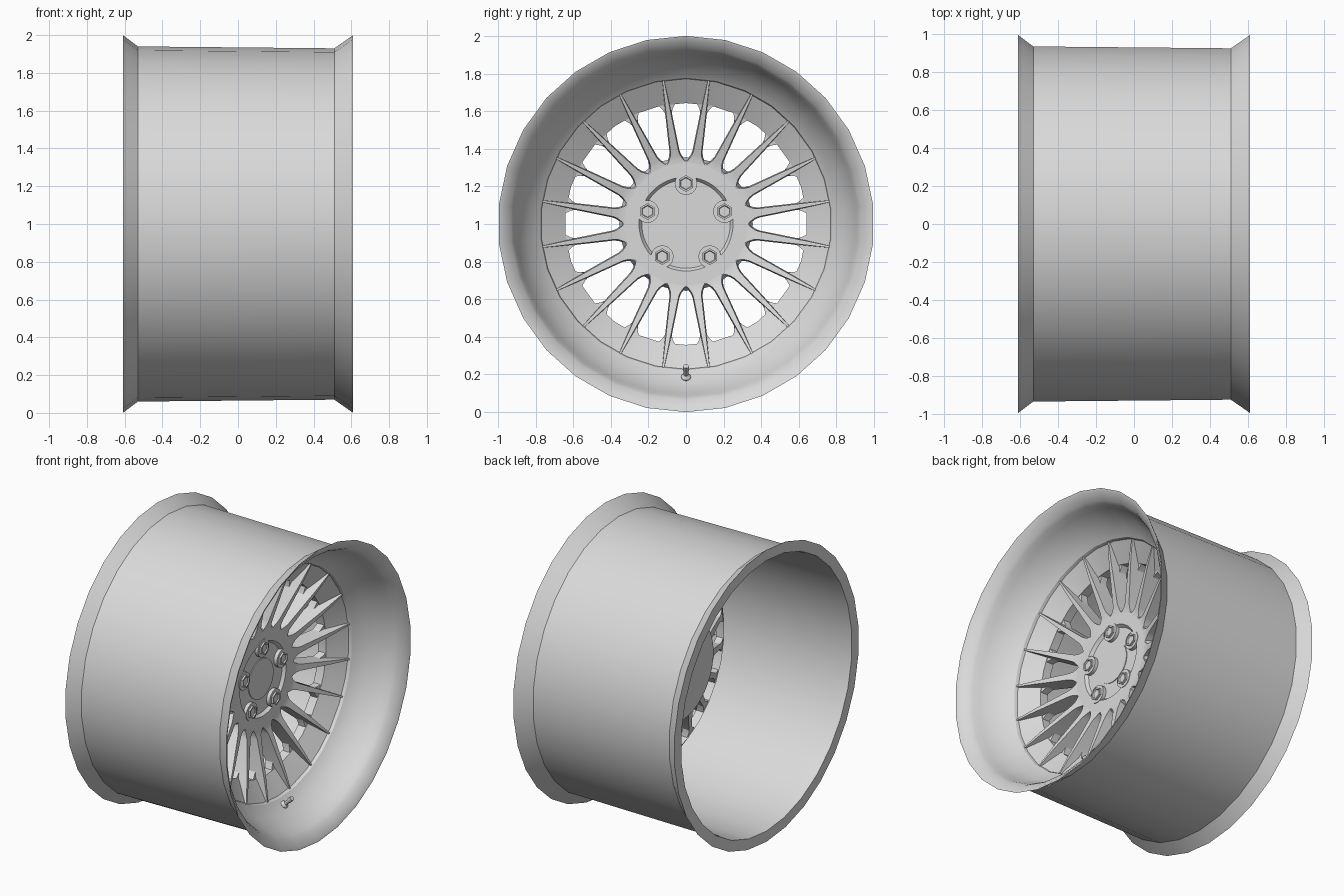
import bpy, bmesh
from math import sin, cos, pi, radians
from mathutils import Vector

cube = bpy.data.objects.get("Cube")
if cube:
    bpy.data.objects.remove(cube)

metal = bpy.data.materials.new("light_grey_metal")
metal.use_nodes = True
colour = (0.7, 0.7, 0.7, 1)
metal.diffuse_color = colour
metal.node_tree.nodes["Principled BSDF"].inputs["Base Color"].default_value = colour


def finish(name, bm, angle=30):
    bmesh.ops.recalc_face_normals(bm, faces=bm.faces)
    mesh = bpy.data.meshes.new(name)
    bm.to_mesh(mesh)
    bm.free()
    mesh.materials.append(metal)
    obj = bpy.data.objects.new(name, mesh)
    bpy.context.collection.objects.link(obj)
    bpy.ops.object.select_all(action='DESELECT')
    obj.select_set(True)
    bpy.context.view_layer.objects.active = obj
    bpy.ops.object.shade_smooth_by_angle(angle=radians(angle))
    return obj


def lathe(name, profile, sides, start=Vector((0, 0, 1)), axis=Vector((1, 0, 0)), closed=False):
    """Spin (distance along axis, radius) points around an axis."""
    axis = axis.normalized()
    side = Vector((0, 1, 0))
    up = axis.cross(side)
    bm = bmesh.new()
    rings = []
    for d, r in profile:
        if r == 0:
            rings.append([bm.verts.new(start + axis * d)] * sides)
            continue
        rings.append([bm.verts.new(start + axis * d + r * (side * sin(a) + up * cos(a)))
                      for a in (2 * pi * i / sides for i in range(sides))])
    pairs = list(zip(rings, rings[1:]))
    if closed:
        pairs.append((rings[-1], rings[0]))
    for p, q in pairs:
        for i in range(sides):
            j = (i + 1) % sides
            bm.faces.new(list(dict.fromkeys((p[i], p[j], q[j], q[i]))))
    return finish(name, bm)


def radial_bars(name, stations, count=20):
    """Bars lofted outward through (radius, front x, back x, front width, back width)."""
    bm = bmesh.new()
    for k in range(count):
        a = 2 * pi * (k + .5) / count
        out = Vector((0, sin(a), cos(a)))
        across = Vector((0, cos(a), -sin(a)))
        loops = []
        for r, front, back, wf, wb in stations:
            mid = out * r + Vector((0, 0, 1))
            loops.append([bm.verts.new(mid + across * w / 2 + Vector((x, 0, 0)))
                          for x, w in ((front, -wf), (front, wf), (back, wb), (back, -wb))])
        for p, q in zip(loops, loops[1:]):
            for i in range(4):
                j = (i + 1) % 4
                bm.faces.new((p[i], p[j], q[j], q[i]))
        bm.faces.new(loops[0])
        bm.faces.new(loops[-1])
    return finish(name, bm)


# Barrel with flared flanges, rounded lip, stepped wall and conical spoke seat
lathe("rim_barrel", [
    (-.61, 1), (-.53, .94), (.51, .93), (.61, 1),
    (.605, .985), (.565, .935), (.54, .92), (.50, .905), (.38, .85),
    (.32, .778), (.30, .772), (.22, .643), (.16, .643), (.25, .76), (.33, .85),
    (.44, .915), (-.53, .92), (-.61, .927)], 30, closed=True)

# Hub with shallow front recess
lathe("hub", [
    (.03, 0), (.03, .34), (.05, .355), (.13, .355), (.185, .338), (.19, .33), (.19, .25),
    (.17, .235), (.17, 0)], 60)
lathe("centre_cap", [(.16, 0), (.16, .135), (.175, .135), (.175, 0)], 40)

# Thin tapering spokes, flared where they meet the hub
radial_bars("spokes", [
    (.325, .19, .06, .10, .11), (.345, .192, .07, .075, .09),
    (.365, .197, .08, .054, .068), (.39, .205, .09, .043, .054),
    (.64, .278, .17, .022, .032), (.775, .312, .29, .010, .012)])
# Cut corners of the windows at the seat
radial_bars("window_corners", [
    (.59, .205, .155, .025, .03), (.615, .21, .158, .05, .05), (.65, .218, .17, .10, .10)])

# Five lug seats, each with a hexagonal nut
for k in range(5):
    a = 2 * pi * k / 5
    place = Vector((0, .215 * sin(a), 1 + .215 * cos(a)))
    lathe(f"lug_seat_{k + 1}", [(.15, 0), (.15, .06), (.194, .06), (.194, 0)], 24, place)
    lathe(f"lug_nut_{k + 1}", [(.16, 0), (.16, .044), (.206, .044), (.206, .034),
                               (.198, .03), (.198, 0)], 6, place)

# Valve stem leaning out of the lip
lathe("valve_stem", [(-.02, 0), (-.02, .026), (.025, .026), (.04, .012), (.075, .012),
                     (.075, .016), (.105, .016), (.105, 0)],
      12, Vector((.335, 0, .17)), Vector((1, 0, 1)))
